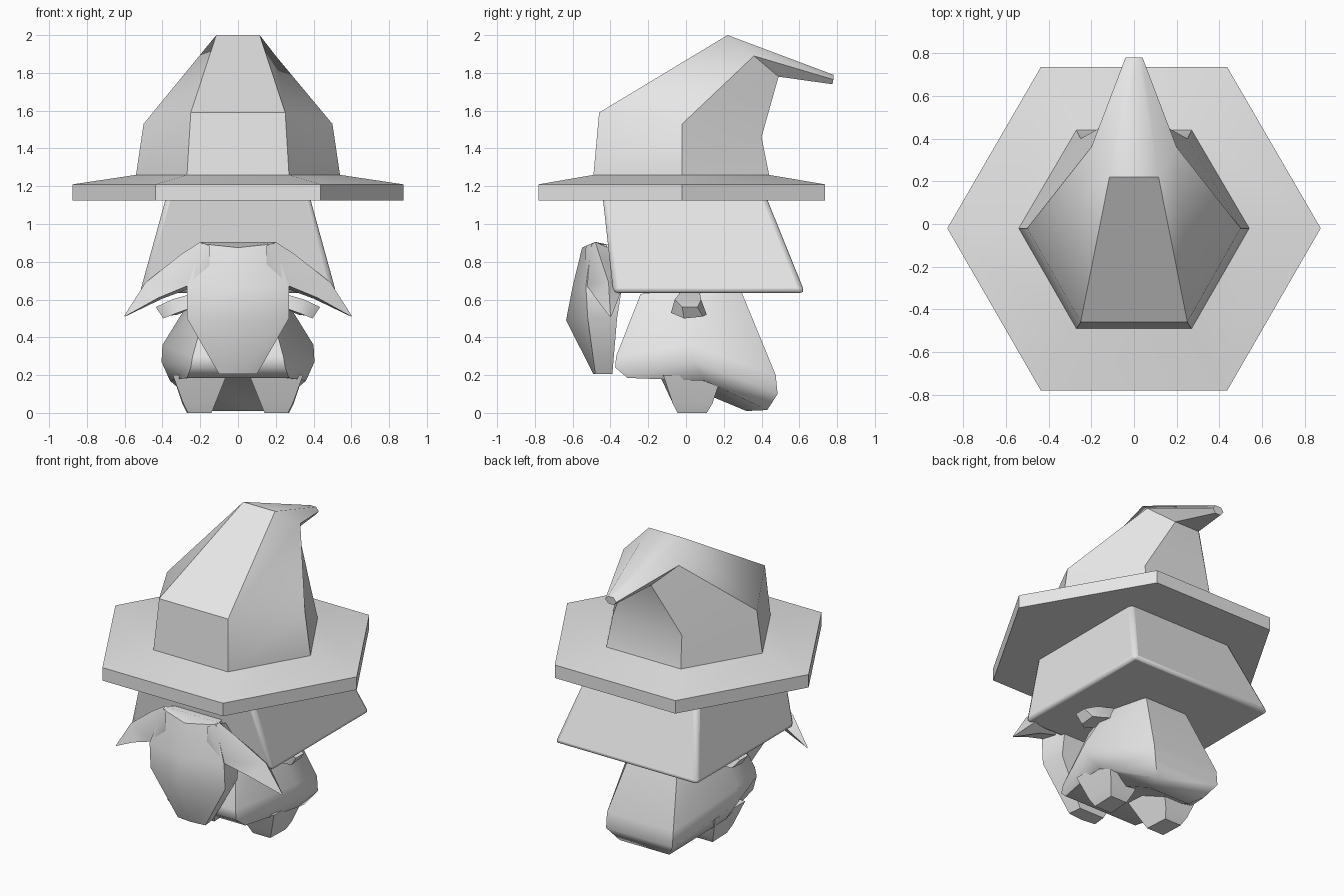
import bpy
import bmesh
import math

cube = bpy.data.objects.get("Cube")
if cube:
    bpy.data.objects.remove(cube, do_unlink=True)

grey = bpy.data.materials.new("plain_grey")
grey.use_nodes = True
grey.diffuse_color = (0.8, 0.8, 0.8, 1)
grey.node_tree.nodes["Principled BSDF"].inputs["Base Color"].default_value = (0.8, 0.8, 0.8, 1)


def symmetric(half):
    """Close a front-to-back half outline with its mirror image."""
    return half + [(-x, y, z) for x, y, z in reversed(half) if abs(x) > 1e-5]


def loft(name, rings, angle=40, mirror=False, bevel=0):
    """Skin a list of equal-length closed rings and cap both ends."""
    bm = bmesh.new()
    loops = [[bm.verts.new(p) for p in ring] for ring in rings]
    n = len(loops[0])
    for a, b in zip(loops, loops[1:]):
        for i in range(n):
            j = (i + 1) % n
            bm.faces.new((a[i], a[j], b[j], b[i]))
    bm.faces.new(loops[0][::-1])
    bm.faces.new(loops[-1])
    bmesh.ops.recalc_face_normals(bm, faces=bm.faces)
    mesh = bpy.data.meshes.new(name)
    bm.to_mesh(mesh)
    bm.free()
    mesh.materials.append(grey)
    obj = bpy.data.objects.new(name, mesh)
    bpy.context.collection.objects.link(obj)
    if mirror:
        obj.modifiers.new("Mirror", 'MIRROR')
    if bevel:
        mod = obj.modifiers.new("Bevel", 'BEVEL')
        mod.width = bevel
        mod.segments = 2
    bpy.ops.object.select_all(action='DESELECT')
    bpy.context.view_layer.objects.active = obj
    obj.select_set(True)
    bpy.ops.object.shade_smooth_by_angle(angle=math.radians(angle))
    return obj


# Hat: six-sided brim and crown bent backwards to a point
# (each ring lists its front, side and back corner)
hat = [
    [(0.437, -0.78, 1.125), (0.875, -0.02, 1.125), (0.437, 0.735, 1.125)],
    [(0.437, -0.78, 1.21), (0.875, -0.02, 1.21), (0.437, 0.735, 1.21)],
    [(0.27, -0.49, 1.26), (0.54, -0.02, 1.26), (0.27, 0.44, 1.26)],
    [(0.25, -0.46, 1.59), (0.50, -0.02, 1.53), (0.25, 0.40, 1.46)],
    [(0.115, 0.22, 2.0), (0.20, 0.36, 1.89), (0.09, 0.49, 1.78)],
    [(0.02, 0.78, 1.79), (0.04, 0.78, 1.765), (0.02, 0.775, 1.74)],
]
loft("pointed_hat", [symmetric(r) for r in hat], angle=45)

# Hair: block that widens downwards and to the back
hair = [
    [(0.52, -0.385, 0.635), (0.52, 0.63, 0.635)],
    [(0.37, -0.445, 1.18), (0.37, 0.41, 1.18)],
]
loft("hair_block", [symmetric(r) for r in hair], bevel=0.025)

# Body: tapered robe, its hem trailing down at the back
body = [
    [(0.24, -0.10, 0.185), (0.30, 0.06, 0.18), (0.15, 0.32, 0.01)],
    [(0.27, -0.31, 0.185), (0.36, 0.10, 0.17), (0.18, 0.43, 0.015)],
    [(0.25, -0.375, 0.24), (0.405, 0.04, 0.27), (0.24, 0.485, 0.10)],
    [(0.24, -0.37, 0.30), (0.40, 0.03, 0.36), (0.24, 0.475, 0.20)],
    [(0.15, -0.24, 0.63), (0.22, 0.02, 0.65), (0.15, 0.29, 0.65)],
]
loft("robe_body", [symmetric(r) for r in body], angle=60)

# Beard: shield shape, bulging forward in the middle
beard = [
    [(0, -0.49, 0.205), (0.10, -0.48, 0.205), (0.09, -0.39, 0.205)],
    [(0, -0.635, 0.49), (0.27, -0.52, 0.50), (0.25, -0.365, 0.50)],
    [(0, -0.60, 0.67), (0.27, -0.53, 0.67), (0.25, -0.34, 0.66)],
    [(0, -0.55, 0.875), (0.19, -0.50, 0.895), (0.17, -0.42, 0.89)],
    [(0, -0.49, 0.885), (0.20, -0.48, 0.905), (0.17, -0.41, 0.89)],
]
loft("beard", [symmetric(r) for r in beard], angle=50)

# Moustache wings: thin leaves swept out to the sides
loft("moustache_wing", [
    [(0.15, -0.53, 0.885), (0.20, -0.48, 0.905), (0.20, -0.40, 0.87), (0.15, -0.54, 0.67)],
    [(0.25, -0.53, 0.68), (0.30, -0.46, 0.84), (0.28, -0.36, 0.74), (0.25, -0.42, 0.66)],
    [(0.42, -0.48, 0.61), (0.49, -0.41, 0.69), (0.46, -0.34, 0.65), (0.40, -0.39, 0.605)],
    [(0.60, -0.405, 0.51), (0.603, -0.40, 0.513), (0.60, -0.395, 0.512), (0.598, -0.40, 0.51)],
], angle=50, mirror=True)

# Ears: small stubs pointing out and down under the hair
loft("ear", [
    [(0.18, -0.04, 0.58), (0.18, 0.08, 0.58), (0.18, 0.07, 0.65), (0.18, -0.02, 0.65)],
    [(0.32, -0.08, 0.53), (0.32, 0.11, 0.52), (0.35, 0.08, 0.60), (0.35, -0.06, 0.60)],
    [(0.395, -0.01, 0.50), (0.395, 0.09, 0.51), (0.435, 0.06, 0.56), (0.435, -0.02, 0.56)],
], angle=50, mirror=True)

# Feet: stubby legs narrowing to the ground
loft("foot", [
    [(0.14, -0.045, 0.0), (0.265, -0.045, 0.0), (0.27, 0.11, 0.0), (0.15, 0.11, 0.0)],
    [(0.12, -0.07, 0.05), (0.29, -0.07, 0.05), (0.295, 0.14, 0.05), (0.13, 0.14, 0.05)],
    [(0.06, -0.14, 0.20), (0.345, -0.12, 0.20), (0.345, 0.19, 0.20), (0.07, 0.19, 0.20)],
], angle=50, mirror=True)
